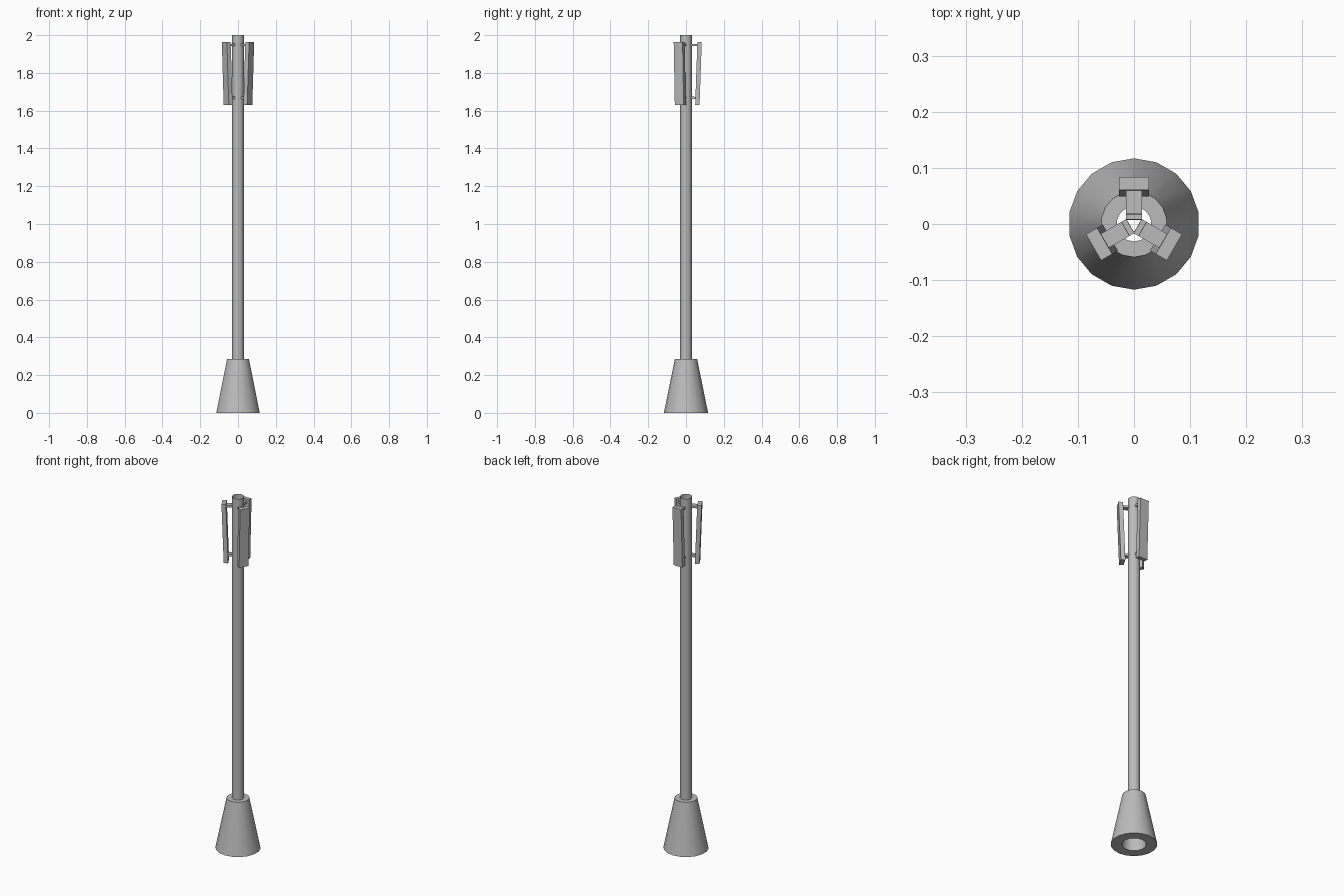
import bpy, bmesh, math
from mathutils import Matrix, Vector

if "Cube" in bpy.data.objects:
    bpy.data.objects.remove(bpy.data.objects["Cube"])

SIDES = 18

grey = bpy.data.materials.new("light_grey")
grey.use_nodes = True
colour = (0.5, 0.5, 0.5, 1)
grey.diffuse_color = colour
grey.node_tree.nodes["Principled BSDF"].inputs["Base Color"].default_value = colour


def finish(name, bm, smooth=False):
    mesh = bpy.data.meshes.new(name)
    bm.to_mesh(mesh)
    bm.free()
    mesh.materials.append(grey)
    obj = bpy.data.objects.new(name, mesh)
    bpy.context.collection.objects.link(obj)
    if smooth:
        bpy.ops.object.select_all(action="DESELECT")
        obj.select_set(True)
        bpy.context.view_layer.objects.active = obj
        bpy.ops.object.shade_smooth_by_angle(angle=math.radians(35))
    return obj


def lathe(name, profile, closed):
    """Sweep a (radius, height) profile round the z axis."""
    bm = bmesh.new()
    rings = []
    for r, z in profile:
        angles = [math.pi / 2 + math.tau * i / SIDES for i in range(SIDES)]
        rings.append([bm.verts.new((r * math.cos(a), r * math.sin(a), z)) for a in angles])
    pairs = list(zip(rings, rings[1:]))
    if closed:
        pairs.append((rings[-1], rings[0]))
    for low, high in pairs:
        for i in range(SIDES):
            j = (i + 1) % SIDES
            bm.faces.new((low[i], low[j], high[j], high[i]))
    return finish(name, bm, smooth=True)


def box(name, size, centre, transform):
    bm = bmesh.new()
    bmesh.ops.create_cube(bm, size=1)
    bm.transform(transform @ Matrix.Translation(centre) @ Matrix.Diagonal(Vector(size).to_4d()))
    return finish(name, bm)


# Hollow tapered foot and open tubular mast
lathe("base", [(0.117, 0), (0.059, 0.285), (0.031, 0.285), (0.062, 0)], True)
lathe("mast", [(0.031, 0.285), (0.031, 2)], False)

# Three antenna panels, each leaning outwards at the top, on two brackets
lean = Matrix.Translation((0, 0.066, 1.797)) @ Matrix.Rotation(math.radians(-2), 4, "X")
for i, side in enumerate(("back", "right", "left")):
    place = Matrix.Rotation(math.tau * i / 3, 4, "Z") @ lean
    box(side + "_panel", (0.054, 0.023, 0.335), (0, 0, 0), place)
    for level, z in (("upper", 0.15), ("lower", -0.13)):
        box(f"{side}_{level}_bracket", (0.029, 0.044, 0.012), (0, -0.032, z), place)
